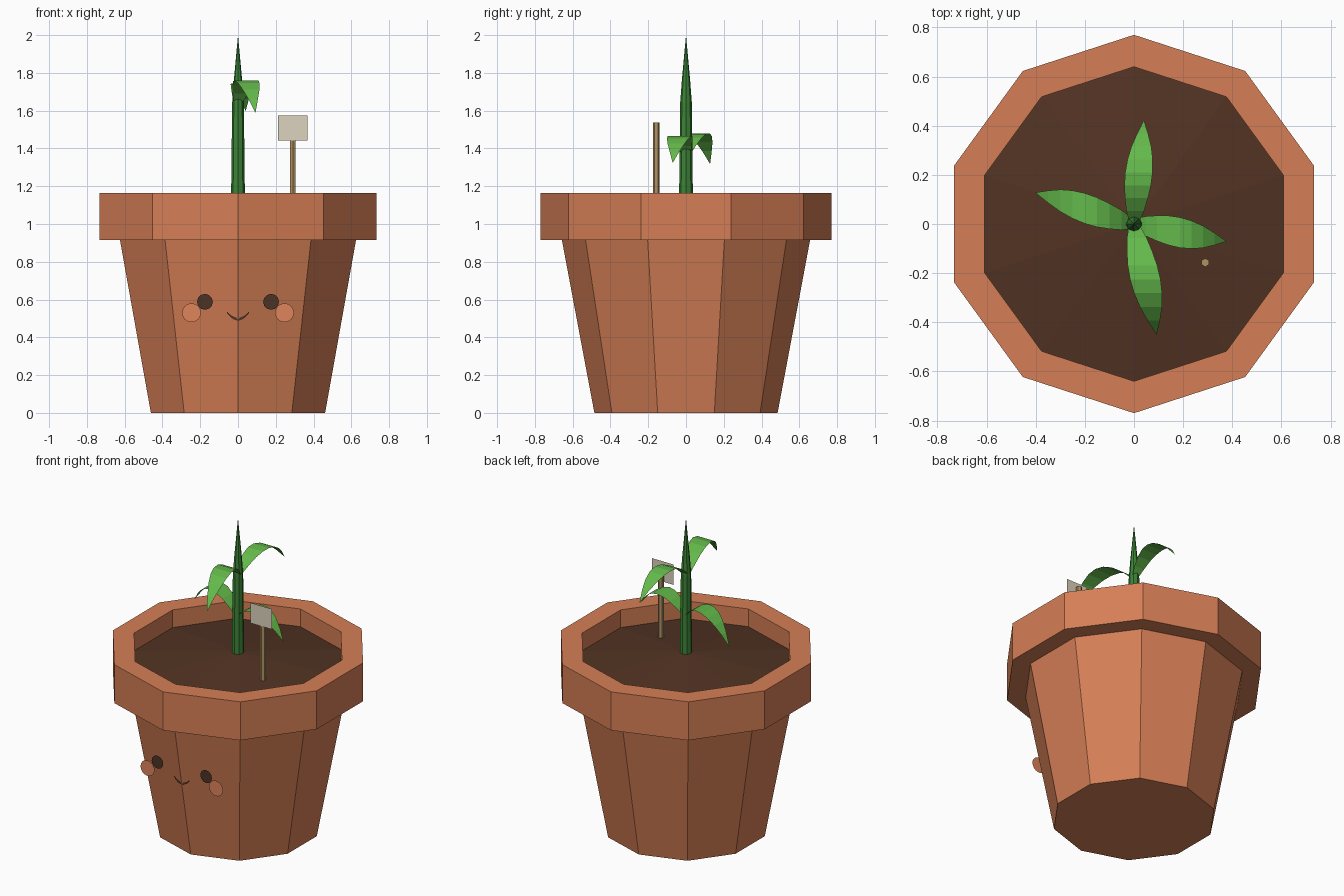
import bpy, math
from math import sin, cos, pi

cube = bpy.data.objects.get("Cube")
if cube:
    bpy.data.objects.remove(cube, do_unlink=True)


def material(name, r, g, b):
    """Flat material from 0-255 screen colour, stored as linear."""
    def lin(c):
        c /= 255
        return c / 12.92 if c < 0.04 else ((c + 0.055) / 1.055) ** 2.4
    col = (lin(r), lin(g), lin(b), 1)
    m = bpy.data.materials.new(name)
    m.use_nodes = True
    m.diffuse_color = col
    m.node_tree.nodes["Principled BSDF"].inputs["Base Color"].default_value = col
    return m


TERRACOTTA = material("terracotta", 214, 127, 86)
BLUSH = material("blush", 222, 133, 92)
SOIL = material("soil_brown", 82, 51, 35)
DARK = material("dark_brown", 76, 50, 38)
STEM = material("stem_green", 60, 132, 54)
LEAF = material("leaf_green", 100, 185, 75)
WOOD = material("wood", 178, 146, 100)
CARD = material("card", 220, 211, 190)


def mesh_object(name, verts, faces, mat):
    me = bpy.data.meshes.new(name)
    me.from_pydata(verts, [], faces)
    me.materials.append(mat)
    ob = bpy.data.objects.new(name, me)
    bpy.context.collection.objects.link(ob)
    return ob


def lathe(name, profile, sides, mat, center=(0, 0), turn=-pi / 2):
    """Revolve (radius, z) rings, listed so that faces point outward."""
    verts, faces, rings = [], [], []
    for r, z in profile:
        n = 1 if r == 0 else sides
        rings.append([len(verts) + i % n for i in range(sides)])
        for i in range(n):
            a = turn + 2 * pi * i / sides
            verts.append((center[0] + r * cos(a), center[1] + r * sin(a), z))
    for low, high in zip(rings, rings[1:]):
        for i in range(sides):
            j = (i + 1) % sides
            quad = [low[i], low[j], high[j], high[i]]
            faces.append(list(dict.fromkeys(quad)))
    return mesh_object(name, verts, faces, mat)


# Pot with thick rim, and mounded soil
lathe("pot", [(0, 0), (0.485, 0), (0.657, 0.915), (0.77, 0.915), (0.77, 1.165),
              (0.64, 1.165), (0.64, 1.02)], 10, TERRACOTTA)
lathe("soil", [(0.64, 1.05), (0, 1.135)], 10, SOIL)

# Face: flat plates just ahead of the pot's front panels
FACE_Y = -0.577


def disc(name, x, z, r, sides, mat):
    ring = [(x + r * cos(2 * pi * i / sides), FACE_Y, z + r * sin(2 * pi * i / sides))
            for i in range(sides)]
    mesh_object(name, ring, [range(sides)], mat)


for side, sx in (("left", 1), ("right", -1)):
    disc(side + "_eye", sx * 0.175, 0.588, 0.042, 12, DARK)
    disc(side + "_cheek", sx * 0.246, 0.53, 0.05, 24, BLUSH)

# Smile: curved ribbon, thinner toward its ends
verts, faces = [], []
STEPS = 10
for i in range(STEPS + 1):
    u = 2 * i / STEPS - 1
    half = 0.003 + 0.005 * (1 - u * u)
    z = 0.497 + 0.034 * u * u
    verts += [(0.057 * u, FACE_Y, z - half), (0.057 * u, FACE_Y, z + half)]
    if i:
        k = 2 * i
        faces.append((k - 2, k, k + 1, k - 1))
mesh_object("mouth", verts, faces, DARK)

# Stem tapering to a pointed shoot
lathe("stem", [(0, 1.1), (0.037, 1.1), (0.031, 1.64), (0.022, 1.76), (0, 2.0)], 8, STEM)

# Arched leaves: flat blades with a straight plan and a curved side profile
WIDTHS = [0.02, 0.04, 0.052, 0.06, 0.062, 0.057, 0.045, 0.025, 0.001]


def leaf(name, tip, base_z, mid_z, tip_z, scale=1.0):
    p, q = mid_z - base_z, tip_z - base_z
    along_x = abs(tip[0]) > abs(tip[1])
    verts, faces = [], []
    for i, w in enumerate(WIDTHS):
        t = i / (len(WIDTHS) - 1)
        z = base_z + (4 * p - q) * t + (2 * q - 4 * p) * t * t
        for s in (-1, 0, 1):
            d = s * w * scale
            verts.append((tip[0] * t + (0 if along_x else d),
                          tip[1] * t + (d if along_x else 0), z))
        if i:
            k = 3 * i
            for c in (0, 1):
                f = (k + c - 3, k + c, k + c + 1, k + c - 2)
                # keep the upper side facing up
                up = tip[0] > 0 if along_x else tip[1] < 0
                faces.append(f if up else f[::-1])
    mesh_object(name, verts, faces, LEAF)


leaf("lower_left_leaf", (0.375, -0.07), 1.365, 1.465, 1.325)
leaf("lower_right_leaf", (-0.4, 0.127), 1.365, 1.48, 1.32)
leaf("upper_front_leaf", (0.092, -0.45), 1.63, 1.76, 1.59)
leaf("upper_back_leaf", (0.04, 0.42), 1.63, 1.745, 1.6, 0.9)

# Plant marker: wooden post with a thin card on its front
lathe("marker_post", [(0, 1.06), (0.0175, 1.06), (0.0175, 1.537), (0, 1.537)], 6, WOOD,
      (0.29, -0.157))
mesh_object("marker_card", [(x, -0.176, z) for x, z in
            ((0.212, 1.442), (0.368, 1.442), (0.368, 1.574), (0.212, 1.574))],
            [(0, 1, 2, 3)], CARD)
